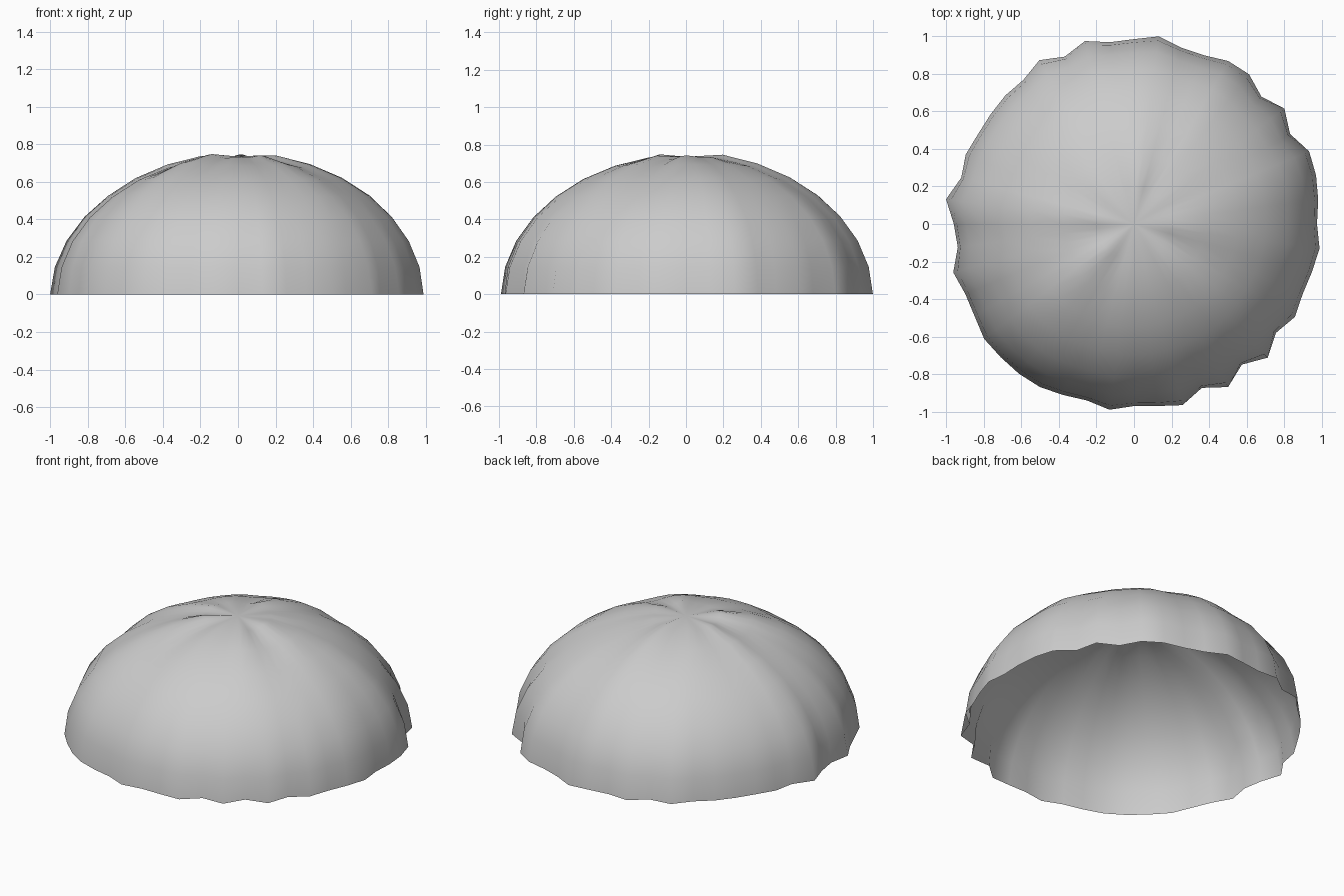
import bpy, bmesh, math

if "Cube" in bpy.data.objects:
    bpy.data.objects.remove(bpy.data.objects["Cube"])

SEGMENTS, RINGS, HEIGHT = 48, 8, 0.75

# Radius of the ragged rim, in percent, one value for each segment
RIM = [97.5, 99, 100.4, 101, 96, 101, 96, 100.6, 100.3, 97.3, 97.3, 100.8,
       98.5, 97.7, 100.9, 96.5, 100.8, 96.8, 96.9, 96.2, 95.9, 97, 95.3, 101,
       96, 94.7, 99.7, 97.3, 98.1, 100.6, 100.4, 100.6, 100.3, 98.6, 97.3, 99.8,
       97, 97.8, 99.9, 94.5, 100.3, 94.4, 100.7, 95.3, 99, 97.3, 98.2, 99.7]


def fold(azimuth, lift):
    """Soft radial creases that gather toward the crown."""
    a = math.radians(azimuth)
    wave = 0.5 * math.sin(5 * a + 0.6) + 0.5 * math.sin(8 * a + 1.2 + lift)
    return 1.0 + 0.022 * wave


def radius(seg, lift):
    """Blend the ragged rim into the softer crown folds."""
    rim = RIM[seg] / 100
    near = (RIM[seg - 1] + 2 * RIM[seg] + RIM[(seg + 1) % SEGMENTS]) / 400
    soft = min(1.0, lift * 2)
    lower = rim * (1 - soft) + near * soft
    blend = lift * lift
    return lower * (1 - blend) + fold(seg * 360 / SEGMENTS, lift) * blend


# Crumpled dome: an open, thin shell
bm = bmesh.new()
rings = []
for r in range(RINGS):
    lift = r / RINGS
    alt = lift * math.pi / 2
    ring = []
    for s in range(SEGMENTS):
        a = 2 * math.pi * s / SEGMENTS
        d = radius(s, lift)
        ring.append(bm.verts.new((d * math.cos(alt) * math.cos(a),
                                  d * math.cos(alt) * math.sin(a),
                                  d * math.sin(alt) * HEIGHT)))
    rings.append(ring)

for low, high in zip(rings, rings[1:]):
    for s in range(SEGMENTS):
        t = (s + 1) % SEGMENTS
        bm.faces.new((low[s], low[t], high[t], high[s]))

# Slightly sunken crown
crown = bm.verts.new((0, 0, 0.735))
for s in range(SEGMENTS):
    bm.faces.new((rings[-1][s], rings[-1][(s + 1) % SEGMENTS], crown))
for f in bm.faces:
    f.smooth = True

mesh = bpy.data.meshes.new("dome_shell")
bm.to_mesh(mesh)
bm.free()
grey = bpy.data.materials.new("light grey")
grey.diffuse_color = (0.6, 0.6, 0.6, 1)
grey.use_nodes = True
grey.node_tree.nodes["Principled BSDF"].inputs["Base Color"].default_value = grey.diffuse_color
mesh.materials.append(grey)
dome = bpy.data.objects.new("dome_shell", mesh)
bpy.context.collection.objects.link(dome)
